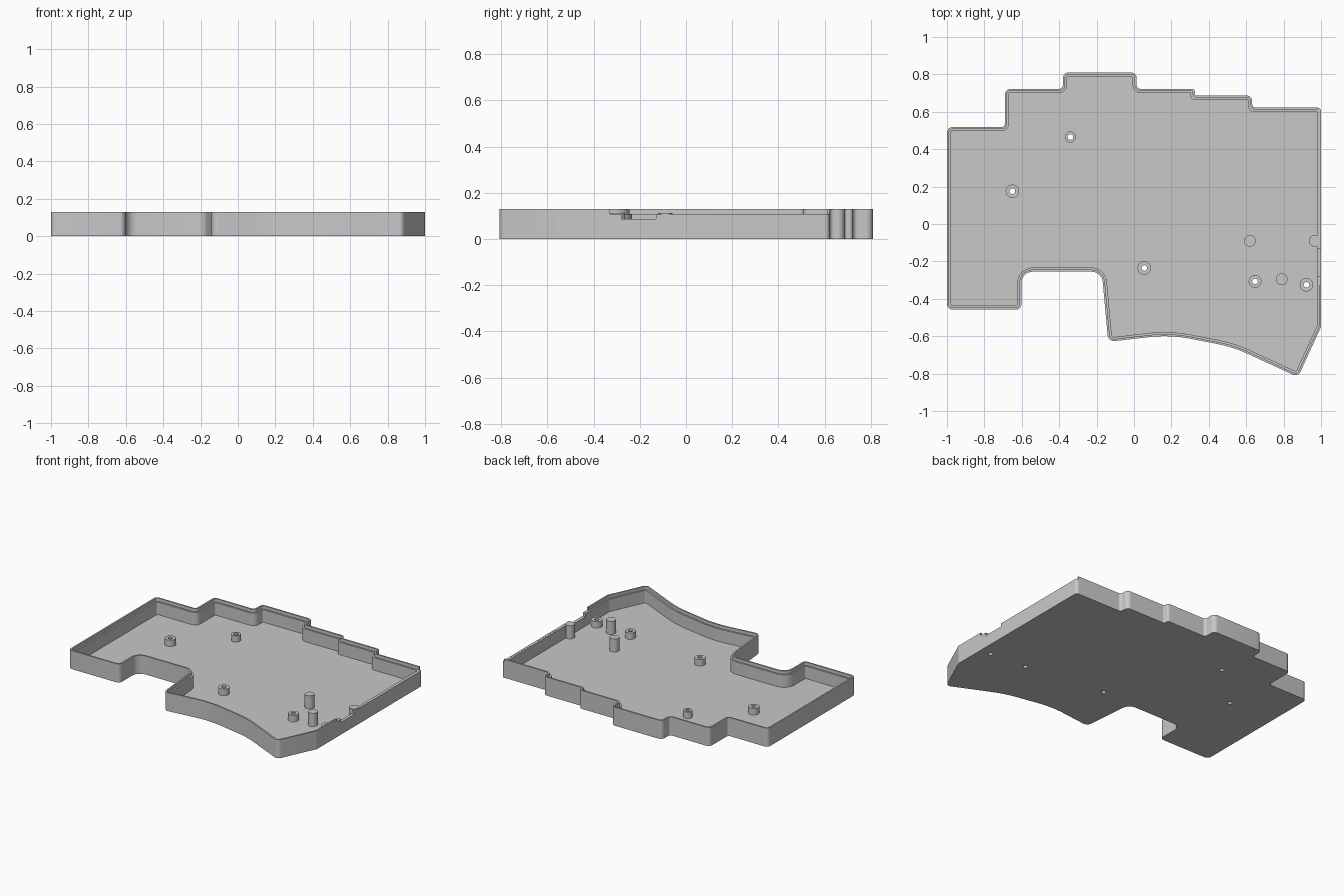
import bpy, bmesh, math
from mathutils import Vector

cube = bpy.data.objects.get("Cube")
if cube:
    bpy.data.objects.remove(cube, do_unlink=True)

HEIGHT, LEDGE, FLOOR = 0.13, 0.108, 0.02
LIP, WALL = 0.011, 0.022

grey = bpy.data.materials.new("plain_grey")
grey.use_nodes = True
grey.diffuse_color = (0.58, 0.58, 0.58, 1)
grey.node_tree.nodes["Principled BSDF"].inputs["Base Color"].default_value = grey.diffuse_color

# Outline corners, clockwise from above: x, y, corner radius
OUTLINE = [
    (-1, 0.518, 0.03), (-0.69, 0.518, 0.02), (-0.69, 0.723, 0.03),
    (-0.38, 0.723, 0.02), (-0.38, 0.81, 0.03), (0.014, 0.81, 0.03),
    (0.014, 0.723, 0.02), (0.325, 0.723, 0.02), (0.325, 0.687, 0.01),
    (0.632, 0.687, 0.03), (0.632, 0.622, 0.02), (1, 0.622, 0.02),
    (1, -0.55, 0.03), (0.877, -0.818, 0.03), (0.53, -0.658, 0.7),
    (0.19, -0.592, 0.7), (-0.138, -0.63, 0.035), (-0.172, -0.255, 0.06),
    (-0.602, -0.255, 0.06), (-0.602, -0.458, 0.03), (-1, -0.458, 0.03)]


def loop(inset):
    """Inset the outline, then round every corner with the same point count."""
    pts = [Vector(c[:2]) for c in OUTLINE]
    n = len(pts)
    corners, turns = [], []
    for i, p in enumerate(pts):
        a = (p - pts[i - 1]).normalized()
        b = (pts[(i + 1) % n] - p).normalized()
        na, nb = Vector((a.y, -a.x)), Vector((b.y, -b.x))
        corners.append(p + (na + nb) * inset / (1 + na.dot(nb)))
        turns.append(1 if a.x * b.y - a.y * b.x < 0 else -1)
    result = []
    for i, p in enumerate(corners):
        to_prev, to_next = corners[i - 1] - p, corners[(i + 1) % n] - p
        radius = max(OUTLINE[i][2] - turns[i] * inset, 0.005)
        half = to_prev.angle(to_next) / 2
        reach = min(radius / math.tan(half), 0.47 * min(to_prev.length, to_next.length))
        radius = reach * math.tan(half)
        d0, d1 = to_prev.normalized(), to_next.normalized()
        centre = p + (d0 + d1).normalized() * radius / math.sin(half)
        spoke = p + d0 * reach - centre
        heading = math.atan2(spoke.y, spoke.x)
        sweep = -turns[i] * (math.pi - 2 * half)
        for k in range(9):
            angle = heading + sweep * k / 8
            result.append(centre + radius * Vector((math.cos(angle), math.sin(angle))))
    return result


def finish(bm, name):
    bmesh.ops.recalc_face_normals(bm, faces=bm.faces)
    mesh = bpy.data.meshes.new(name)
    bm.to_mesh(mesh)
    bm.free()
    mesh.materials.append(grey)
    ob = bpy.data.objects.new(name, mesh)
    bpy.context.collection.objects.link(ob)
    return ob


def smooth(ob):
    bpy.ops.object.select_all(action='DESELECT')
    ob.select_set(True)
    bpy.context.view_layer.objects.active = ob
    bpy.ops.object.shade_smooth_by_angle(angle=math.radians(30))


def lathe(name, x, y, profile, closed):
    """Spin a radius/height profile about a vertical axis."""
    bm = bmesh.new()
    sides = 32
    rings = [[bm.verts.new((x + r * math.cos(math.tau * k / sides),
                            y + r * math.sin(math.tau * k / sides), z))
              for k in range(sides)] for r, z in profile]
    pairs = list(zip(rings, rings[1:]))
    if closed:
        pairs.append((rings[-1], rings[0]))
    else:
        bm.faces.new(rings[0])
        bm.faces.new(rings[-1])
    for a, b in pairs:
        for k in range(sides):
            j = (k + 1) % sides
            bm.faces.new((a[k], a[j], b[j], b[k]))
    return finish(bm, name)


def box(name, low, high):
    bm = bmesh.new()
    bmesh.ops.create_cube(bm, size=1)
    for v in bm.verts:
        v.co = [(l + h) / 2 + c * (h - l) for c, l, h in zip(v.co, low, high)]
    return finish(bm, name)


def cut(target, cutter):
    cutter.hide_render = True
    mod = target.modifiers.new("cut", 'BOOLEAN')
    mod.operation, mod.solver, mod.object = 'DIFFERENCE', 'EXACT', cutter
    bpy.context.view_layer.objects.active = target
    bpy.ops.object.modifier_apply(modifier=mod.name)
    bpy.data.objects.remove(cutter, do_unlink=True)


# Tray shell: floor, outer wall, raised lip and inner ledge
bm = bmesh.new()
levels = [(0, 0), (0, HEIGHT), (LIP, HEIGHT), (LIP, LEDGE), (WALL, LEDGE), (WALL, FLOOR)]
rings = [[bm.verts.new((p.x, p.y, z)) for p in loop(inset)] for inset, z in levels]
for a, b in zip(rings, rings[1:]):
    for k in range(len(a)):
        j = (k + 1) % len(a)
        bm.faces.new((a[k], a[j], b[j], b[k]))
bm.faces.new(rings[0])
bm.faces.new(rings[-1])
tray = finish(bm, "case_tray")

# Lowered side wall and its connector notch
cut(tray, box("lip_cutter", (0.982, -0.33, LEDGE + 0.0005), (1.1, 0.7, 0.2)))
cut(tray, box("notch_cutter", (0.96, -0.28, 0.086), (1.1, -0.13, 0.2)))

# Screw standoffs with holes through the floor
STANDOFFS = [(-0.34, 0.465, 0.03), (-0.65, 0.175, 0.036), (0.055, -0.235, 0.036),
             (0.647, -0.307, 0.034), (0.922, -0.325, 0.036)]
for i, (x, y, r) in enumerate(STANDOFFS):
    cut(tray, lathe("hole_cutter", x, y, [(0.015, -0.1), (0.015, 0.1)], False))
    smooth(lathe(f"standoff_{i + 1}", x, y,
                 [(0.015, FLOOR), (r, FLOOR), (r, 0.065), (0.015, 0.065)], True))
smooth(tray)

# Solid support pegs
for i, (x, y) in enumerate([(0.62, -0.09), (0.79, -0.295), (0.966, -0.09)]):
    smooth(lathe(f"support_peg_{i + 1}", x, y,
                 [(0.031, FLOOR - 0.005), (0.031, 0.112)], False))
